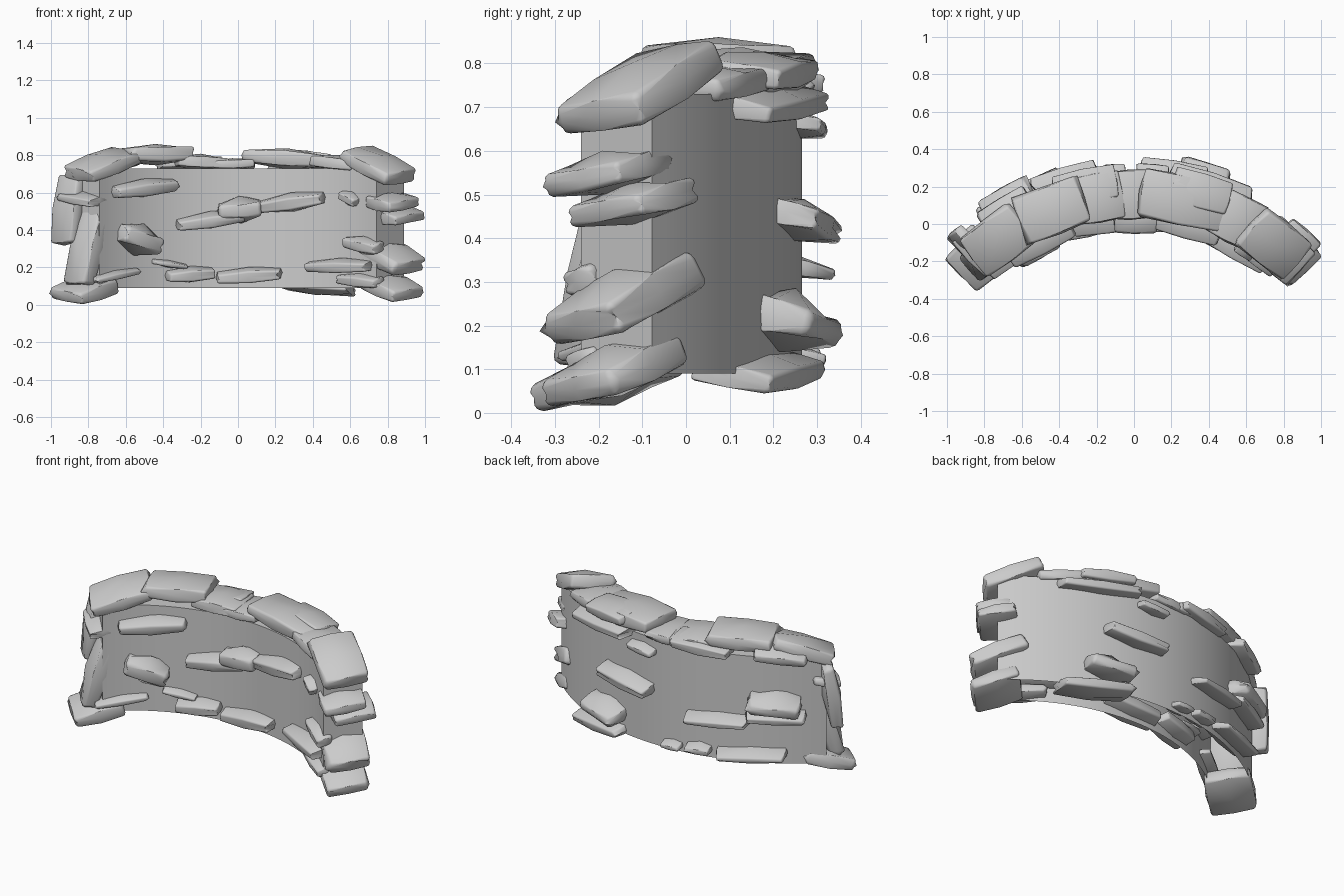
import bpy, bmesh, math, random
from mathutils import Matrix, Vector

random.seed(4)
if "Cube" in bpy.data.objects:
    bpy.data.objects.remove(bpy.data.objects["Cube"])

grey = bpy.data.materials.new("stone_grey")
grey.use_nodes = True
colour = (0.6, 0.6, 0.6, 1)
grey.diffuse_color = colour
grey.node_tree.nodes["Principled BSDF"].inputs["Base Color"].default_value = colour

# The wall is an arc round this centre, bulging to the back
CENTRE_Y, INNER, OUTER = -1.054, 1.1, 1.32
MIDDLE = (INNER + OUTER) / 2
HALF_ANGLE = math.radians(42.3)
BOTTOM, TOP = 0.09, 0.73


def arc_point(angle, radius, z):
    return Vector((radius * math.sin(angle), CENTRE_Y + radius * math.cos(angle), z))


def finish(name, bm, sharp):
    bmesh.ops.recalc_face_normals(bm, faces=bm.faces)
    mesh = bpy.data.meshes.new(name)
    bm.to_mesh(mesh)
    bm.free()
    mesh.materials.append(grey)
    obj = bpy.data.objects.new(name, mesh)
    bpy.context.collection.objects.link(obj)
    bpy.ops.object.select_all(action='DESELECT')
    obj.select_set(True)
    bpy.context.view_layer.objects.active = obj
    bpy.ops.object.shade_smooth_by_angle(angle=math.radians(sharp))


def build_wall(steps=40):
    """Shell with front, back, ends and top, open underneath."""
    bm = bmesh.new()
    section = [(INNER, BOTTOM), (INNER, TOP), (OUTER, TOP), (OUTER, BOTTOM)]
    rings = []
    for i in range(steps + 1):
        angle = HALF_ANGLE * (2 * i / steps - 1)
        rings.append([bm.verts.new(arc_point(angle, r, z)) for r, z in section])
    for a, b in zip(rings, rings[1:]):
        for k in range(3):
            bm.faces.new((a[k], a[k + 1], b[k + 1], b[k]))
    bm.faces.new(rings[0])
    bm.faces.new(rings[-1])
    finish("curved_wall", bm, 35)


def stone(name, place, angle, size, tilt=0, pitch=0, taper=(0, 0)):
    """Rough slab, thick in the middle and thin at the rim.
    Size is along the wall, through it, and up. Tilt raises the +x end,
    pitch raises the back edge, taper thins one side further."""
    bm = bmesh.new()
    bmesh.ops.create_cube(bm, size=1)
    bmesh.ops.subdivide_edges(bm, edges=bm.edges[:], cuts=1, use_grid_fill=True)
    rim = [e for e in bm.edges if e.calc_face_angle(0) > 0.5]
    for v in bm.verts:
        on_end, on_side = abs(v.co.x) > 0.4, abs(v.co.y) > 0.4
        thin = (0.7 if on_end else 1) * (0.8 if on_side else 1)
        for axis in (0, 1):
            if v.co[axis] * taper[axis] > 0:
                thin *= 1 - abs(taper[axis])
        v.co.z *= thin * random.uniform(0.92, 1.08)
        v.co.x *= random.uniform(0.88, 0.96) if on_side else 1
        v.co.y *= random.uniform(0.88, 0.96) if on_end else 1
        v.co = Vector(c * s for c, s in zip(v.co, size))
    bmesh.ops.bevel(bm, geom=rim, offset=min(size) * 0.12, segments=2,
                    profile=0.5, affect='EDGES', clamp_overlap=True)
    turn = (Matrix.Rotation(-angle, 4, 'Z')
            @ Matrix.Rotation(math.radians(-tilt), 4, 'Y')
            @ Matrix.Rotation(math.radians(pitch), 4, 'X'))
    bm.transform(Matrix.Translation(place) @ turn)
    finish(name, bm, 55)


def wall_stones(name, radius, rows, depth, pitch, taper):
    for i, (x, z, w, h, tilt) in enumerate(rows):
        angle = math.asin(x / radius)
        stone(f"{name}_{i + 1}", arc_point(angle, radius, z), angle,
              (w, depth, h), tilt, pitch, (0, taper))


build_wall()

# Stones on the hollow front: x, height, width, thickness, tilt
wall_stones("front_stone", INNER - 0.01, [
    (-.51, .625, .39, .1, 6), (-.26, .165, .27, .09, 4),
    (.06, .16, .36, .09, 4), (.55, .21, .4, .08, 0),
    (-.15, .455, .38, .09, 8), (.29, .55, .38, .1, 8)], .15, 10, -.1)
wall_stones("front_chunk", INNER - 0.02, [
    (-.53, .35, .26, .17, -18), (.01, .51, .24, .15, 5)], .16, 6, -.2)
wall_stones("front_chip", INNER, [
    (.6, .57, .12, .08, -25), (.67, .32, .24, .1, -10),
    (-.66, .16, .3, .05, 10), (-.37, .22, .2, .04, -8),
    (.65, .13, .28, .08, -5)], .1, 10, -.2)

# Stones on the bulging back
wall_stones("back_stone", OUTER + 0.01, [
    (.21, .44, .38, .1, 6), (-.37, .34, .38, .06, -3),
    (-.67, .39, .34, .07, 0), (-.55, .15, .4, .06, -3)], .16, -12, .25)
wall_stones("back_chunk", OUTER + 0.02, [
    (.37, .21, .28, .15, 6), (-.67, .46, .3, .16, 4)], .2, -12, .35)
wall_stones("back_pebble", OUTER, [
    (-.26, .14, .15, .07, 0), (-.1, .13, .12, .05, 0),
    (.1, .66, .18, .06, 6)], .12, -10, .2)
wall_stones("back_ledge", OUTER - 0.03, [
    (.4, .715, .48, .08, -4), (-.67, .755, .3, .1, 6),
    (.42, .1, .42, .09, -5)], .21, -12, .2)

# Capping slabs along the top
wall_stones("cap_slab", MIDDLE, [
    (-.44, .805, .38, .12, 1), (-.2, .76, .3, .09, -3),
    (-.03, .75, .24, .07, 2), (.26, .78, .48, .11, -4),
    (.55, .755, .28, .09, -6)], .27, -2, 0)
wall_stones("corner_cap", MIDDLE, [
    (-.725, .75, .37, .12, 18), (.75, .745, .36, .13, -23)], .27, 7, -.1)
wall_stones("cap_back_slab", OUTER - 0.04, [
    (.36, .785, .33, .08, -4), (-.26, .755, .36, .07, 3)], .19, -8, 0)


# Slabs jutting from the two ends; reach is how far past the end face
def end_stones(name, side, rows, depth):
    angle = HALF_ANGLE * side
    outward = Vector((math.cos(angle), -math.sin(angle), 0)) * side
    for i, (reach, shift, z, w, h, drop) in enumerate(rows):
        place = arc_point(angle, MIDDLE + shift, z) + outward * reach
        stone(f"{name}_{i + 1}", place, angle, (w, depth, h),
              -drop * side, 8, (.15 * side, 0))


end_stones("left_end_slab", 1, [
    (.02, -.01, .55, .2, .1, 10), (0, .05, .48, .22, .1, 10),
    (-.01, .01, .26, .34, .15, 22), (.01, 0, .095, .28, .12, 18)], .25)
end_stones("right_end_slab", -1, [
    (.02, -.01, .08, .3, .13, 14), (0, .02, .57, .16, .07, 10)], .27)

# Two upright slabs leaning on the right end
lean = -HALF_ANGLE
stone("upright_front_slab", arc_point(lean - .01, MIDDLE - .02, .31), lean,
      (.45, .19, .15), 74, 0, (.2, 0))
stone("upright_back_slab", arc_point(lean - .02, OUTER, .51), lean,
      (.39, .17, .11), 82, 0, (.1, 0))
